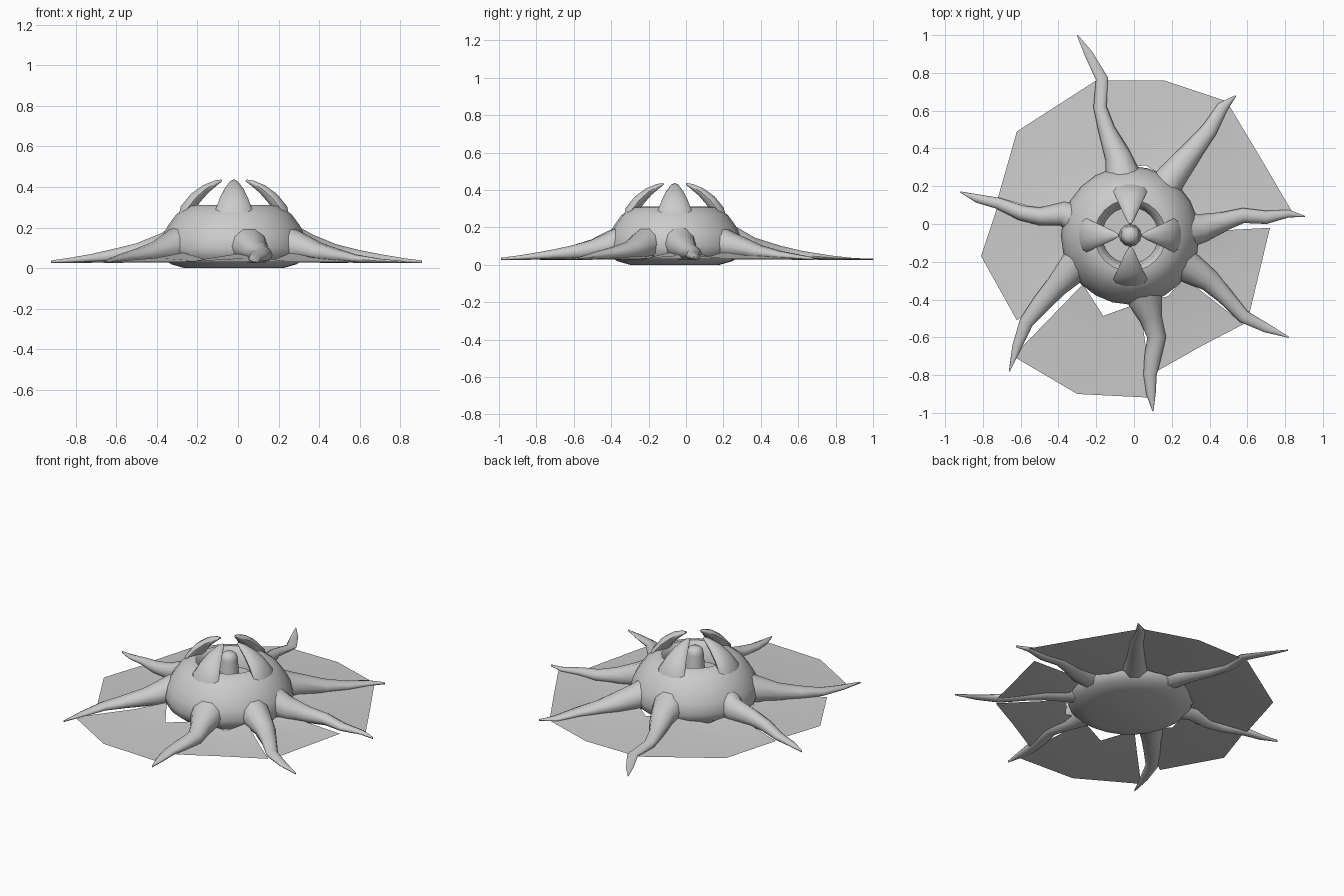
import bpy, bmesh, math
from mathutils import Vector

if "Cube" in bpy.data.objects:
    bpy.data.objects.remove(bpy.data.objects["Cube"])

CX, CY = -0.02, -0.06          # body axis


def material(name, c):
    m = bpy.data.materials.new(name)
    m.diffuse_color = (c, c, c, 1)
    m.use_nodes = True
    m.node_tree.nodes["Principled BSDF"].inputs["Base Color"].default_value = m.diffuse_color
    return m


GREY = material("pale grey", 0.6)


def make(name, verts, faces, angle=50, fix=True):
    me = bpy.data.meshes.new(name)
    me.from_pydata([tuple(v) for v in verts], [], faces)
    bm = bmesh.new()
    bm.from_mesh(me)
    bmesh.ops.remove_doubles(bm, verts=bm.verts, dist=1e-5)
    if fix:
        bmesh.ops.recalc_face_normals(bm, faces=bm.faces)
    bm.to_mesh(me)
    bm.free()
    me.materials.append(GREY)
    ob = bpy.data.objects.new(name, me)
    bpy.context.collection.objects.link(ob)
    bpy.context.view_layer.objects.active = ob
    ob.select_set(True)
    bpy.ops.object.shade_smooth_by_angle(angle=math.radians(angle))
    ob.select_set(False)
    return ob


def skin(name, rings, closed_ends=True, angle=50):
    """Bridge equal-sized rings of points."""
    n = len(rings[0])
    verts = [p for r in rings for p in r]
    faces = [(i * n + k, i * n + (k + 1) % n, (i + 1) * n + (k + 1) % n, (i + 1) * n + k)
             for i in range(len(rings) - 1) for k in range(n)]
    if closed_ends:
        faces += [tuple(range(n)), tuple(range((len(rings) - 1) * n, len(rings) * n))]
    return make(name, verts, faces, angle)


def revolve(name, profile, n):
    return skin(name, [[Vector((CX + r * math.cos(2 * math.pi * k / n),
                                CY + r * math.sin(2 * math.pi * k / n), z))
                        for k in range(n)] for r, z in profile])


def lerp_table(table, x):
    for (a, u), (b, v) in zip(table, table[1:]):
        if x <= b:
            return u + (v - u) * max(0, (x - a) / (b - a))
    return table[-1][1]


# domed body with a recessed opening, and the central knob
revolve("body", [(.24, 0), (.31, .02), (.35, .05), (.367, .10), (.352, .16), (.325, .21),
                 (.285, .265), (.23, .305), (.19, .312), (.165, .29), (.15, .2)], 24)
revolve("knob", [(.06, .19), (.05, .32), (.046, .342), (.03, .358), (.01, .363)], 12)

# seven sprawling legs: centre line (x, y, width) from body to tip
RIDGE = [(.2, .25), (.28, .235), (.35, .19), (.42, .15), (.5, .122),
         (.65, .085), (.8, .056), (.95, .036), (1.1, .034)]
LEGS = {
    "back": [(-.04, .1, .24), (-.05, .23, .2), (-.085, .36, .14), (-.145, .5, .09),
             (-.18, .62, .07), (-.17, .77, .065), (-.24, .9, .045), (-.3, 1, .006)],
    "back_right": [(.1, .1, .2), (.2, .25, .16), (.32, .4, .11), (.4, .5, .085),
                   (.47, .62, .06), (.54, .68, .006)],
    "right": [(.24, -.04, .2), (.37, -.02, .15), (.48, .015, .1), (.58, .045, .08),
              (.7, .035, .07), (.82, .055, .04), (.905, .04, .006)],
    "front_right": [(.15, -.15, .2), (.29, -.23, .17), (.4, -.3, .12), (.48, -.38, .09),
                    (.58, -.49, .07), (.7, -.55, .05), (.82, -.6, .006)],
    "front": [(.03, -.25, .22), (.06, -.41, .18), (.09, -.5, .12), (.12, -.6, .1),
              (.1, -.7, .09), (.085, -.8, .07), (.09, -.9, .05), (.1, -.99, .006)],
    "front_left": [(-.2, -.14, .2), (-.32, -.23, .17), (-.41, -.33, .12), (-.49, -.42, .1),
                   (-.57, -.52, .075), (-.62, -.65, .05), (-.66, -.78, .006)],
    "left": [(-.25, 0, .2), (-.38, .055, .13), (-.5, .04, .095), (-.6, .06, .08),
             (-.72, .11, .06), (-.83, .135, .045), (-.92, .17, .006)],
}
for name, path in LEGS.items():
    rings = []
    for i, (x, y, w) in enumerate(path):
        a, b = path[max(i - 1, 0)], path[min(i + 1, len(path) - 1)]
        side = Vector((a[1] - b[1], b[0] - a[0], 0)).normalized()
        top = lerp_table(RIDGE, math.hypot(x - CX, y - CY))
        mid, half = (top + .026) / 2, (top - .026) / 2
        rings.append([Vector((x, y, mid)) + side * (w / 2 * math.cos(t))
                      + Vector((0, 0, half * math.sin(t)))
                      for t in [2 * math.pi * k / 10 for k in range(10)]])
    skin("leg_" + name, rings, angle=60)

# webbing between legs: outer edge points, inner radius at mid-sector
WEB = [
    ([(-.2, .76), (.16, .76), (.49, .65)], .38),
    ([(.49, .65), (.67, .35), (.84, .06)], .36),
    ([(.72, -.02), (.66, -.27), (.6, -.52)], .36),
    ([(.58, -.53), (.35, -.65), (.12, -.78)], .38),
    ([(.1, -.92), (-.3, -.9), (-.64, -.7)], .45),
    ([(-.62, -.51), (-.81, -.17), (-.72, .1)], .36),
    ([(-.72, .14), (-.62, .49), (-.2, .76)], .36),
]
for j, (edge, r_mid) in enumerate(WEB):
    verts, faces = [], []
    cols = [edge[0], edge[1], edge[2]]
    for i, (x, y) in enumerate(cols):
        d = Vector((x - CX, y - CY, 0))
        inner = d.normalized() * (r_mid if i == 1 else .36)
        for t in (0, .35, 1):
            p = inner.lerp(d, t)
            lift = (.045 if i != 1 else .012) * (1 - t) ** 2
            verts.append(Vector((CX + p.x, CY + p.y, .032 + lift)))
    for i in range(2):
        for k in range(2):
            faces.append((i * 3 + k, i * 3 + k + 1, i * 3 + k + 4, i * 3 + k + 3))
    web = make("web_%d" % (j + 1), verts, faces, fix=False)
    if web.data.polygons[0].normal.z < 0:
        web.data.flip_normals()

# four claws curling over the opening: (radius, height, half width, half thickness)
CLAW = [(.25, .23, .085, .03), (.232, .29, .09, .035), (.19, .345, .07, .032),
        (.14, .39, .048, .024), (.09, .42, .025, .014), (.06, .433, .006, .005)]
for j in range(4):
    a = j * math.pi / 2
    out, side = Vector((math.cos(a), math.sin(a), 0)), Vector((-math.sin(a), math.cos(a), 0))
    rings = []
    for i, (r, z, w, h) in enumerate(CLAW):
        p, q = CLAW[max(i - 1, 0)], CLAW[min(i + 1, len(CLAW) - 1)]
        tan = (out * (q[0] - p[0]) + Vector((0, 0, q[1] - p[1]))).normalized()
        nor = side.cross(tan)
        c = Vector((CX, CY, z)) + out * r
        rings.append([c + side * (w * math.cos(t)) + nor * (h * math.sin(t))
                      for t in [2 * math.pi * k / 10 for k in range(10)]])
    skin("claw_%d" % (j + 1), rings, angle=60)
